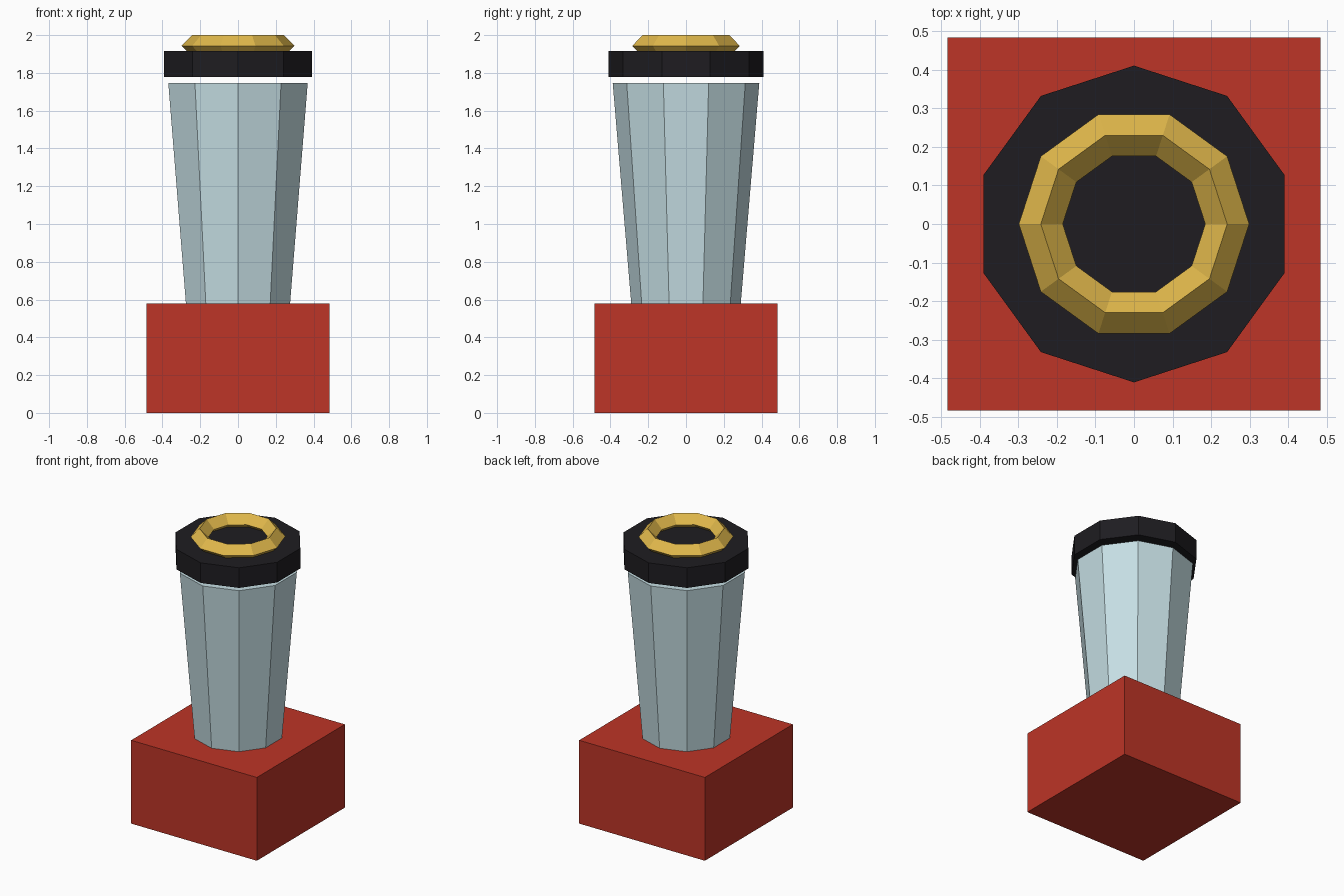
import bpy

if "Cube" in bpy.data.objects:
    bpy.data.objects.remove(bpy.data.objects["Cube"])


def finish(name, rgb):
    ob = bpy.context.object
    ob.name = name
    mat = bpy.data.materials.new(name + "_colour")
    mat.diffuse_color = (*rgb, 1)
    mat.use_nodes = True
    mat.node_tree.nodes["Principled BSDF"].inputs["Base Color"].default_value = mat.diffuse_color
    ob.data.materials.append(mat)
    return ob


def ten_sided(name, r_bottom, r_top, z0, z1, rgb):
    bpy.ops.mesh.primitive_cone_add(vertices=10, radius1=r_bottom, radius2=r_top,
                                    depth=z1 - z0, location=(0, 0, (z0 + z1) / 2))
    return finish(name, rgb)


# Square base block
W, H = 0.968, 0.58
bpy.ops.mesh.primitive_cube_add(size=1, location=(0, 0, H / 2))
bpy.context.object.scale = (W, W, H)
bpy.ops.object.transform_apply(location=False, rotation=False, scale=True)
finish("base", (0.51, 0.035, 0.02))

# Flared glass body and the lid floating just above it
ten_sided("glass_body", 0.29, 0.388, H, 1.747, (0.56, 0.73, 0.77))
ten_sided("lid", 0.411, 0.411, 1.777, 1.917, (0.013, 0.012, 0.015))

# Gold ring with a diamond section, half sunk in the lid
bpy.ops.mesh.primitive_torus_add(major_segments=10, minor_segments=4,
                                 major_radius=0.242, minor_radius=0.057,
                                 location=(0, 0, 1.943))
finish("gold_ring", (0.75, 0.48, 0.07))
